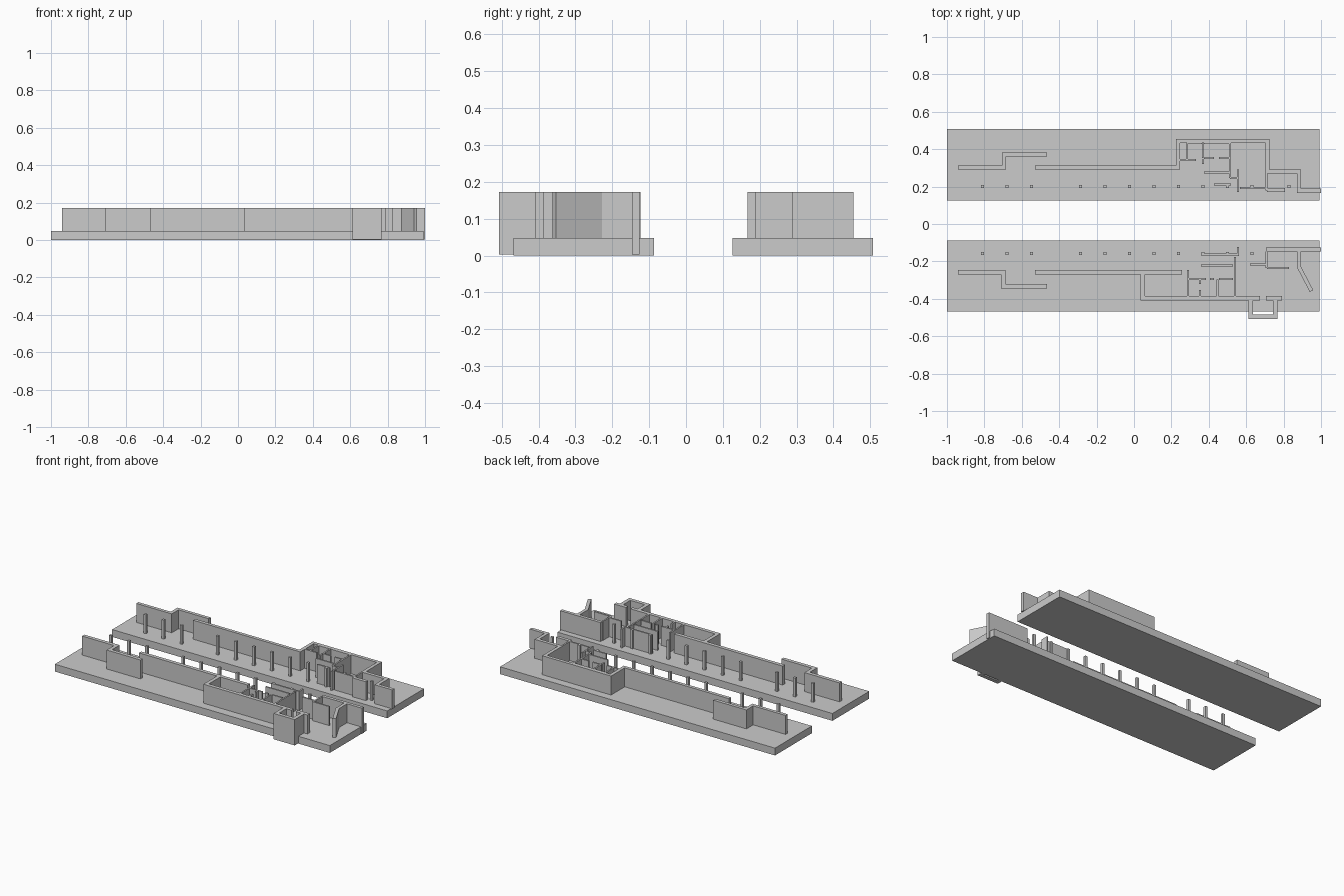
import bpy
import bmesh
from mathutils import Vector

if "Cube" in bpy.data.objects:
    bpy.data.objects.remove(bpy.data.objects["Cube"])

TOP = 0.172
SLAB = 0.048


def finish(name, bm):
    bmesh.ops.recalc_face_normals(bm, faces=bm.faces)
    mesh = bpy.data.meshes.new(name)
    bm.to_mesh(mesh)
    bm.free()
    obj = bpy.data.objects.new(name, mesh)
    bpy.context.collection.objects.link(obj)
    return obj


def add_box(bm, x0, x1, y0, y1, z0, z1):
    ring = [(x0, y0), (x1, y0), (x1, y1), (x0, y1)]
    add_prism(bm, ring, z0, z1)


def add_prism(bm, ring, z0, z1):
    face = bm.faces.new([bm.verts.new((x, y, z0)) for x, y in ring])
    new = bmesh.ops.extrude_face_region(bm, geom=[face])["geom"]
    verts = [v for v in new if isinstance(v, bmesh.types.BMVert)]
    bmesh.ops.translate(bm, vec=(0, 0, z1 - z0), verts=verts)
    # restore the bottom cap if the extrusion consumed it
    if face not in bm.faces:
        bm.faces.new([v for v in bm.verts if v.co.z == z0][-len(ring):])


def add_path(bm, pts, t, z0):
    """Wall with mitred corners following a centre line."""
    p = [Vector(q) for q in pts]
    dirs = [(b - a).normalized() for a, b in zip(p, p[1:])]
    left, right = [], []
    for i, q in enumerate(p):
        d0, d1 = dirs[max(i - 1, 0)], dirs[min(i, len(dirs) - 1)]
        n0, n1 = Vector((-d0.y, d0.x)), Vector((-d1.y, d1.x))
        off = (n0 + n1) * (t / 2 / (1 + n0.dot(n1)))
        left.append(tuple(q + off))
        right.append(tuple(q - off))
    add_prism(bm, left + right[::-1], z0, TOP)


def walls(name, paths, t, z0):
    bm = bmesh.new()
    for pts in paths:
        add_path(bm, pts, t, z0)
    return finish(name, bm)


def partitions(name, horizontal, vertical, t, z0):
    """Straight thin walls: (y, x0, x1) and (x, y0, y1)."""
    paths = [[(a, y), (b, y)] for y, a, b in horizontal]
    paths += [[(x, a), (x, b)] for x, a, b in vertical]
    return walls(name, paths, t, z0)


def columns(name, y, extra=()):
    bm = bmesh.new()
    xs = [-0.81 + 0.131 * i for i in range(12) if i != 3] + list(extra)
    for x in xs:
        add_box(bm, x - 0.008, x + 0.008, y - 0.008, y + 0.008, SLAB - 0.002, TOP)
    return finish(name, bm)


# floor slabs
for name, y0, y1 in (("back_slab", 0.126, 0.507), ("front_slab", -0.468, -0.087)):
    bm = bmesh.new()
    add_box(bm, -1.0, 0.993, y0, y1, 0, SLAB)
    finish(name, bm)

# front storey: thick outer walls
walls("front_outer_walls", [
    [(-0.941, -0.257), (-0.698, -0.257), (-0.698, -0.334), (-0.465, -0.334)],
    [(-0.529, -0.257), (0.257, -0.257)],
    [(0.048, -0.269), (0.048, -0.398), (0.674, -0.398)],
    [(0.625, -0.41), (0.625, -0.495), (0.754, -0.495), (0.754, -0.41)],
    [(0.706, -0.398), (0.791, -0.398)],
], 0.024, 0.003)
walls("front_entry_walls", [
    [(0.706, -0.136), (1.0, -0.136)],
    [(0.882, -0.146), (0.882, -0.23), (0.949, -0.358)],
], 0.021, 0.003)

# front storey: thin room dividers
partitions("front_partitions", [
    (-0.163, 0.358, 0.561), (-0.222, 0.358, 0.529),
    (-0.294, 0.289, 0.385), (-0.294, 0.406, 0.428), (-0.294, 0.455, 0.529),
    (-0.216, 0.62, 0.706), (-0.235, 0.711, 0.829),
], [
    (0.54, -0.176, -0.386), (0.289, -0.246, -0.386),
    (0.353, -0.294, -0.321), (0.353, -0.353, -0.386),
    (0.447, -0.298, -0.386), (0.709, -0.146, -0.235),
    (0.556, -0.123, -0.17),
], 0.01, 0.003)

# back storey: thick outer walls
walls("back_outer_walls", [
    [(-0.941, 0.302), (-0.695, 0.302), (-0.695, 0.372), (-0.465, 0.372)],
    [(-0.529, 0.302), (0.236, 0.302), (0.236, 0.443), (0.714, 0.443),
     (0.714, 0.28), (0.882, 0.28), (0.882, 0.178), (1.0, 0.178)],
    [(0.711, 0.182), (0.807, 0.182)],
], 0.022, SLAB - 0.002)

# back storey: thin room dividers
partitions("back_partitions", [
    (0.342, 0.246, 0.332), (0.432, 0.283, 0.364), (0.432, 0.374, 0.508),
    (0.353, 0.374, 0.428), (0.353, 0.455, 0.508), (0.275, 0.374, 0.508),
    (0.246, 0.513, 0.556), (0.211, 0.428, 0.519), (0.193, 0.567, 0.711),
], [
    (0.283, 0.346, 0.43), (0.369, 0.43, 0.353), (0.369, 0.32, 0.345),
    (0.513, 0.432, 0.246), (0.556, 0.291, 0.171), (0.709, 0.27, 0.18),
], 0.01, SLAB - 0.002)

# colonnades facing the gap
columns("back_columns", 0.2, (0.829,))
columns("front_columns", -0.158)
